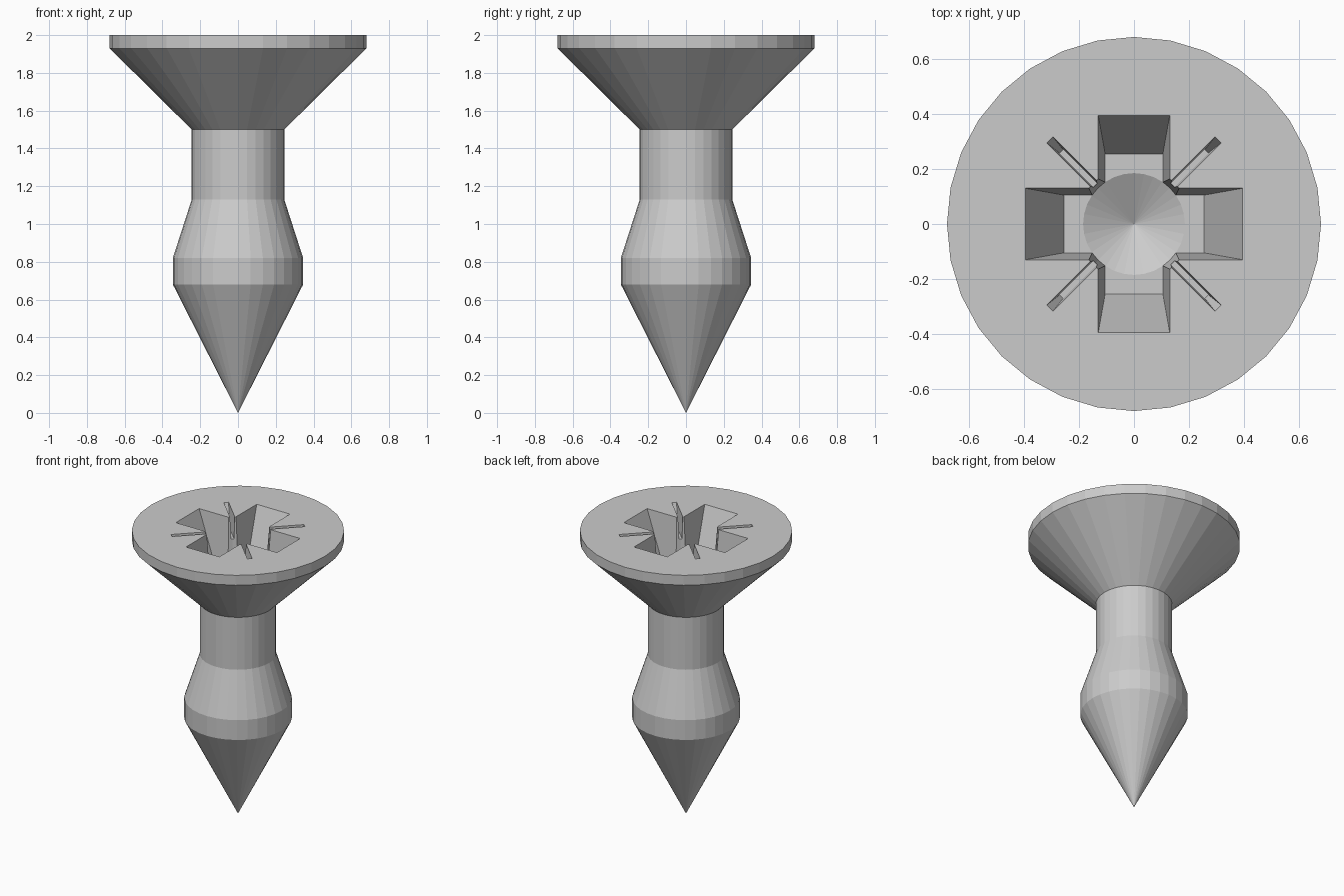
import bpy, bmesh
from math import cos, sin, pi

if "Cube" in bpy.data.objects:
    bpy.data.objects.remove(bpy.data.objects["Cube"])


def make_object(name, bm):
    bmesh.ops.recalc_face_normals(bm, faces=bm.faces)
    mesh = bpy.data.meshes.new(name)
    bm.to_mesh(mesh)
    bm.free()
    ob = bpy.data.objects.new(name, mesh)
    bpy.context.collection.objects.link(ob)
    return ob


def lathe(name, profile, n=32):
    """Revolve (radius, z) rings upward from a single tip point, flat cap on top."""
    bm = bmesh.new()
    tip = bm.verts.new((0, 0, profile[0][1]))
    rings = [[bm.verts.new((r * cos(2 * pi * i / n), r * sin(2 * pi * i / n), z))
              for i in range(n)] for r, z in profile[1:]]
    for i in range(n):
        j = (i + 1) % n
        bm.faces.new((tip, rings[0][j], rings[0][i]))
        for a, b in zip(rings, rings[1:]):
            bm.faces.new((a[i], a[j], b[j], b[i]))
    bm.faces.new(rings[-1])
    return make_object(name, bm)


def tapered_bar(name, top, bottom, depth, angle):
    """Cutter bar: half length and half width at the head face and at its floor."""
    over = 0.05
    k = 1 + over / depth
    high = [b + (t - b) * k for t, b in zip(top, bottom)]
    bm = bmesh.new()
    loops = []
    for (l, w), z in ((bottom, 2 - depth), (high, 2 + over)):
        loops.append([bm.verts.new((x * cos(angle) - y * sin(angle),
                                    x * sin(angle) + y * cos(angle), z))
                      for x, y in ((-l, -w), (l, -w), (l, w), (-l, w))])
    lo, hi = loops
    bm.faces.new(lo[::-1])
    bm.faces.new(hi)
    for i in range(4):
        j = (i + 1) % 4
        bm.faces.new((lo[i], lo[j], hi[j], hi[i]))
    return make_object(name, bm)


# Screw body: pointed tip, bulge, neck and countersunk head
screw = lathe("screw_body", [(0, 0), (0.345, 0.68), (0.345, 0.82), (0.245, 1.13),
                             (0.245, 1.5), (0.68, 1.93), (0.68, 2.0)])

# Driver recess: cross arms, thin diagonal slots, central drilled pit
depth = 0.35
cutters = []
for i in range(2):
    cutters.append(tapered_bar("cross_cutter", (0.395, 0.13), (0.255, 0.105),
                               depth, i * pi / 2))
for i in range(2):
    cutters.append(tapered_bar("slot_cutter", (0.433, 0.0155), (0.374, 0.009),
                               0.15, pi / 4 + i * pi / 2))
cutters.append(lathe("pit_cutter", [(0, 1.55), (0.185, 2 - depth), (0.2136, 2.05)]))

for c in cutters:
    c.hide_render = True
    mod = screw.modifiers.new("recess", 'BOOLEAN')
    mod.operation = 'DIFFERENCE'
    mod.solver = 'EXACT'
    mod.object = c

# Bake the cuts and remove the cutters
bpy.context.view_layer.update()
deps = bpy.context.evaluated_depsgraph_get()
baked = bpy.data.meshes.new_from_object(screw.evaluated_get(deps))
screw.modifiers.clear()
screw.data = baked
for c in cutters:
    bpy.data.objects.remove(c)
